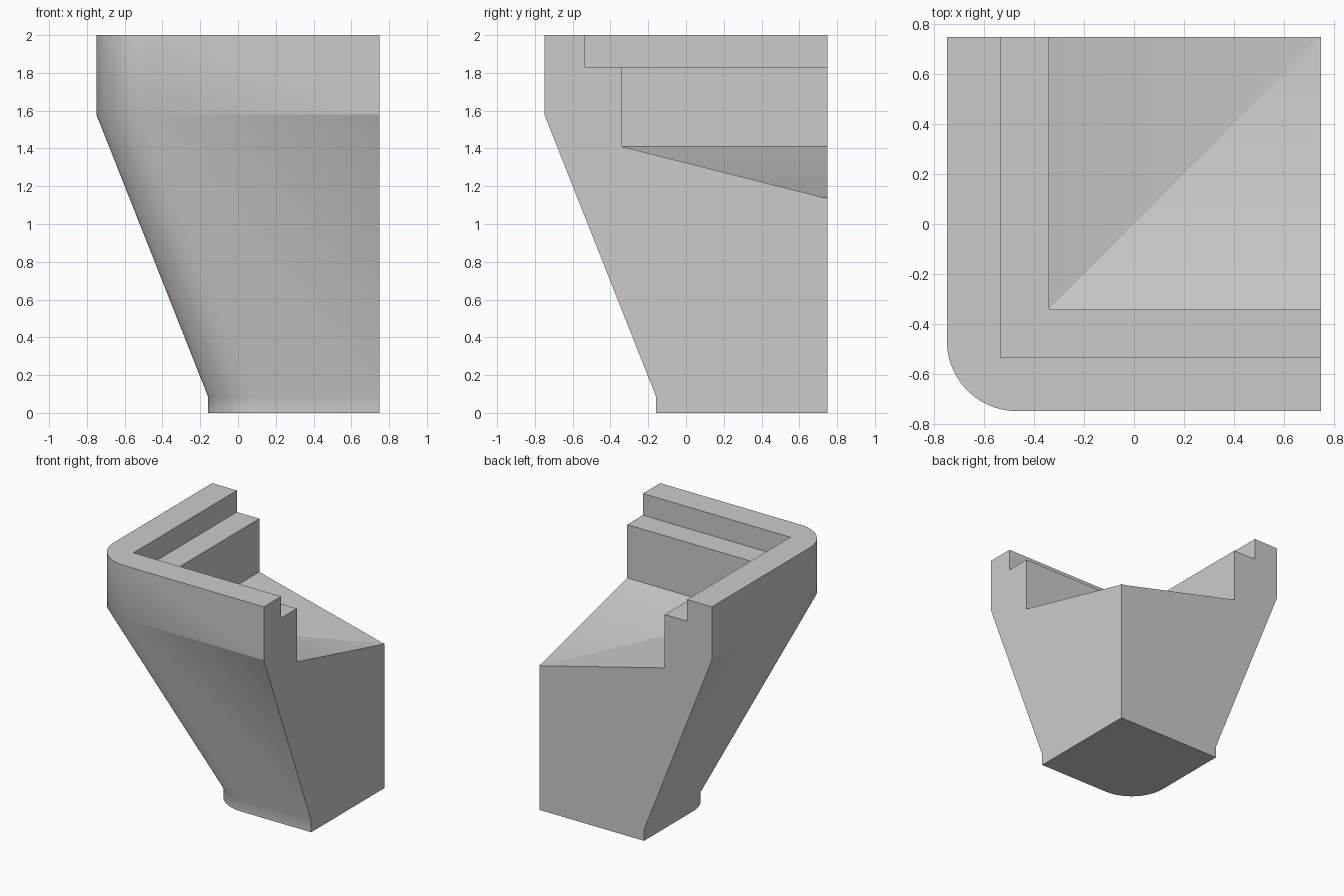
import bpy
import bmesh
import math

cube = bpy.data.objects.get("Cube")
if cube:
    bpy.data.objects.remove(cube, do_unlink=True)

HALF = 0.75
ARC_STEPS = 20

bm = bmesh.new()


def ring(offset, z, radius=0):
    """L-shaped path from the right cut plane, round the corner, to the back cut plane."""
    points = [(HALF, -offset)]
    if radius:
        centre = radius - offset
        for i in range(ARC_STEPS + 1):
            a = -math.pi / 2 - i / ARC_STEPS * math.pi / 2
            points.append((centre + radius * math.cos(a), centre + radius * math.sin(a)))
    else:
        points.append((-offset, -offset))
    points.append((-offset, HALF))
    return [bm.verts.new((x, y, z)) for x, y in points]


def loft(a, b):
    for i in range(len(a) - 1):
        bm.faces.new((a[i], a[i + 1], b[i + 1], b[i]))


# Tapered outer shell: foot collar, slope, upright rim band
outer = [ring(0.16, 0, 0.30), ring(0.16, 0.09, 0.30),
         ring(HALF, 1.58, 0.28), ring(HALF, 2, 0.28)]
# Stepped inside wall, sloped floor and its small flat low point
inner = [ring(0.535, 2), ring(0.535, 1.83), ring(0.34, 1.83),
         ring(0.34, 1.41), ring(-0.73, 1.14)]
for group in (outer, inner):
    for lower, upper in zip(group, group[1:]):
        loft(lower, upper)

# Rim top, underside and low point of the floor
bm.faces.new(outer[-1] + inner[0][::-1])
back_low = bm.verts.new((HALF, HALF, 0))
back_high = bm.verts.new((HALF, HALF, 1.14))
bm.faces.new(outer[0] + [back_low])
bm.faces.new(inner[-1] + [back_high])

# Two flat cut ends
for end in (0, -1):
    bm.faces.new([r[end] for r in outer + inner] + [back_high, back_low])

bmesh.ops.recalc_face_normals(bm, faces=bm.faces)

# Smooth round corner, crisp creases on the straight runs
for face in bm.faces:
    face.smooth = True
for edge in bm.edges:
    a, b = (v.co for v in edge.verts)
    long_crease = min(a.z, b.z) > 1 and (a - b).xy.length > 0.3
    edge.smooth = not (long_crease or edge.calc_face_angle(0) > math.radians(30))

mesh = bpy.data.meshes.new("tapered_corner_block")
bm.to_mesh(mesh)
bm.free()
block = bpy.data.objects.new("tapered_corner_block", mesh)
bpy.context.collection.objects.link(block)

# Plain grey material
grey = bpy.data.materials.new("plain_grey")
grey.use_nodes = True
colour = (0.6, 0.6, 0.6, 1)
grey.diffuse_color = colour
grey.node_tree.nodes["Principled BSDF"].inputs["Base Color"].default_value = colour
mesh.materials.append(grey)
